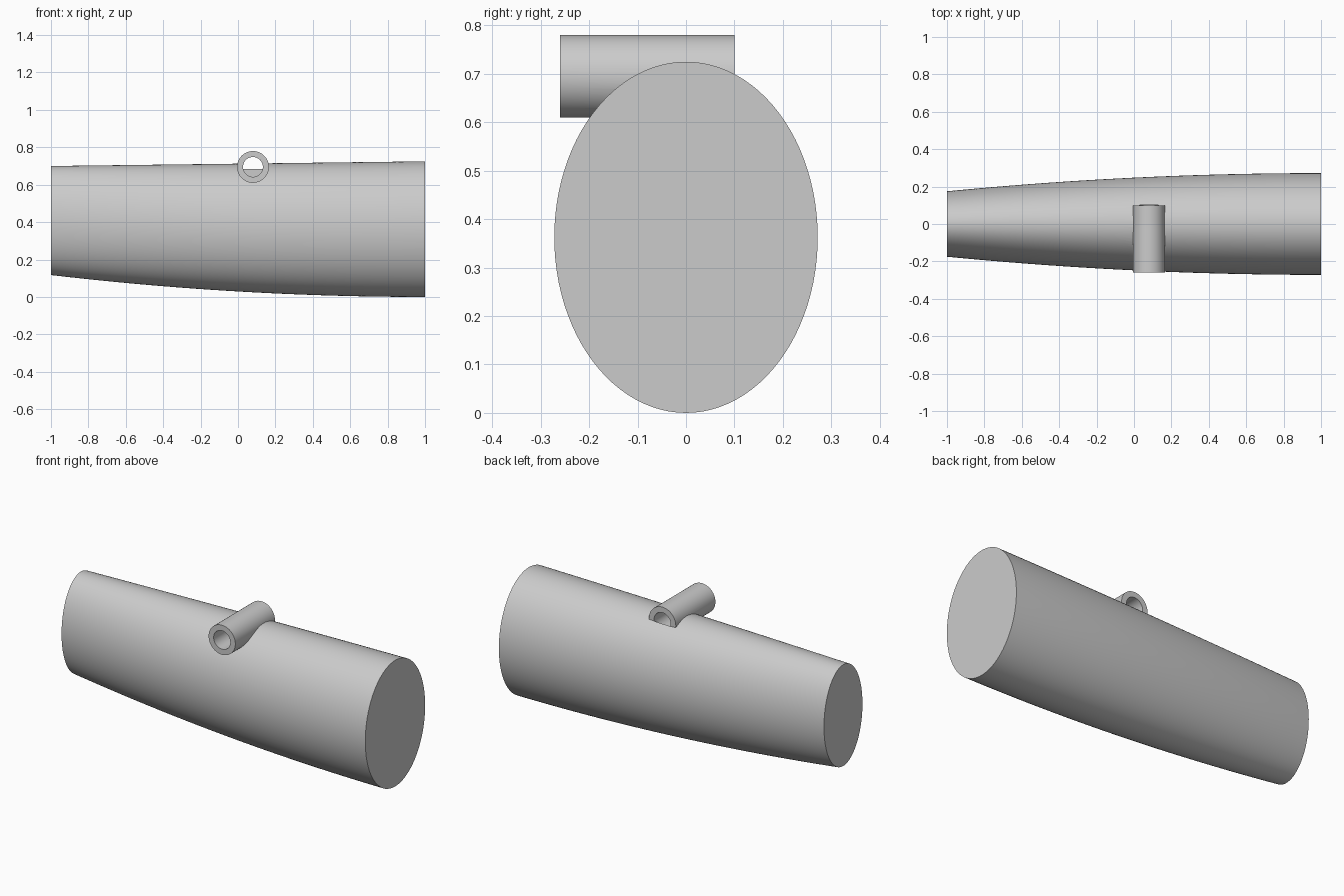
import bpy, bmesh
from math import cos, sin, pi, radians

default = bpy.data.objects.get("Cube")
if default:
    bpy.data.objects.remove(default, do_unlink=True)

grey = bpy.data.materials.new("light_grey")
grey.use_nodes = True
colour = (0.6, 0.6, 0.6, 1)
grey.diffuse_color = colour
grey.node_tree.nodes["Principled BSDF"].inputs["Base Color"].default_value = colour

SIDES, RINGS = 96, 25


def loft(name, rings):
    """Skin a list of equal-length point rings and cap both ends."""
    bm = bmesh.new()
    loops = [[bm.verts.new(p) for p in ring] for ring in rings]
    for a, b in zip(loops, loops[1:]):
        for i in range(len(a)):
            j = (i + 1) % len(a)
            bm.faces.new((a[i], a[j], b[j], b[i]))
    bm.faces.new(loops[0])
    bm.faces.new(loops[-1])
    bmesh.ops.recalc_face_normals(bm, faces=bm.faces)
    mesh = bpy.data.meshes.new(name)
    bm.to_mesh(mesh)
    bm.free()
    mesh.materials.append(grey)
    obj = bpy.data.objects.new(name, mesh)
    bpy.context.collection.objects.link(obj)
    return obj


def body_ring(x):
    """Ellipse that narrows along a parabola towards -x."""
    t = (1 - x) / 2
    half_width = 0.272 - 0.097 * t * t
    top = 0.725 - 0.025 * t
    bottom = 0.117 * t * t
    mid, half_height = (top + bottom) / 2, (top - bottom) / 2
    angles = [2 * pi * i / SIDES for i in range(SIDES)]
    return [(x, half_width * cos(a), mid + half_height * sin(a)) for a in angles]


def cross_cylinder(name, radius, y0, y1, sides=64):
    """Cylinder along y through the top of the body."""
    angles = [2 * pi * i / sides for i in range(sides)]
    return loft(name, [[(0.08 + radius * cos(a), y, 0.695 + radius * sin(a))
                        for a in angles] for y in (y0, y1)])


def combine(target, other, operation):
    mod = target.modifiers.new(operation.title(), 'BOOLEAN')
    mod.operation, mod.solver, mod.object = operation, 'EXACT', other
    bpy.context.view_layer.objects.active = target
    bpy.ops.object.modifier_apply(modifier=mod.name)
    bpy.data.objects.remove(other, do_unlink=True)


# Tapered body with the cross tube joined to it and bored through
body = loft("tapered_body", [body_ring(-1 + 2 * i / (RINGS - 1)) for i in range(RINGS)])
combine(body, cross_cylinder("cross_tube", 0.085, -0.26, 0.10), 'UNION')
combine(body, cross_cylinder("tube_bore", 0.053, -0.3, 0.101), 'DIFFERENCE')

# Smooth sides with crisp rims
bpy.ops.object.select_all(action='DESELECT')
body.select_set(True)
bpy.context.view_layer.objects.active = body
bpy.ops.object.shade_smooth_by_angle(angle=radians(25))
